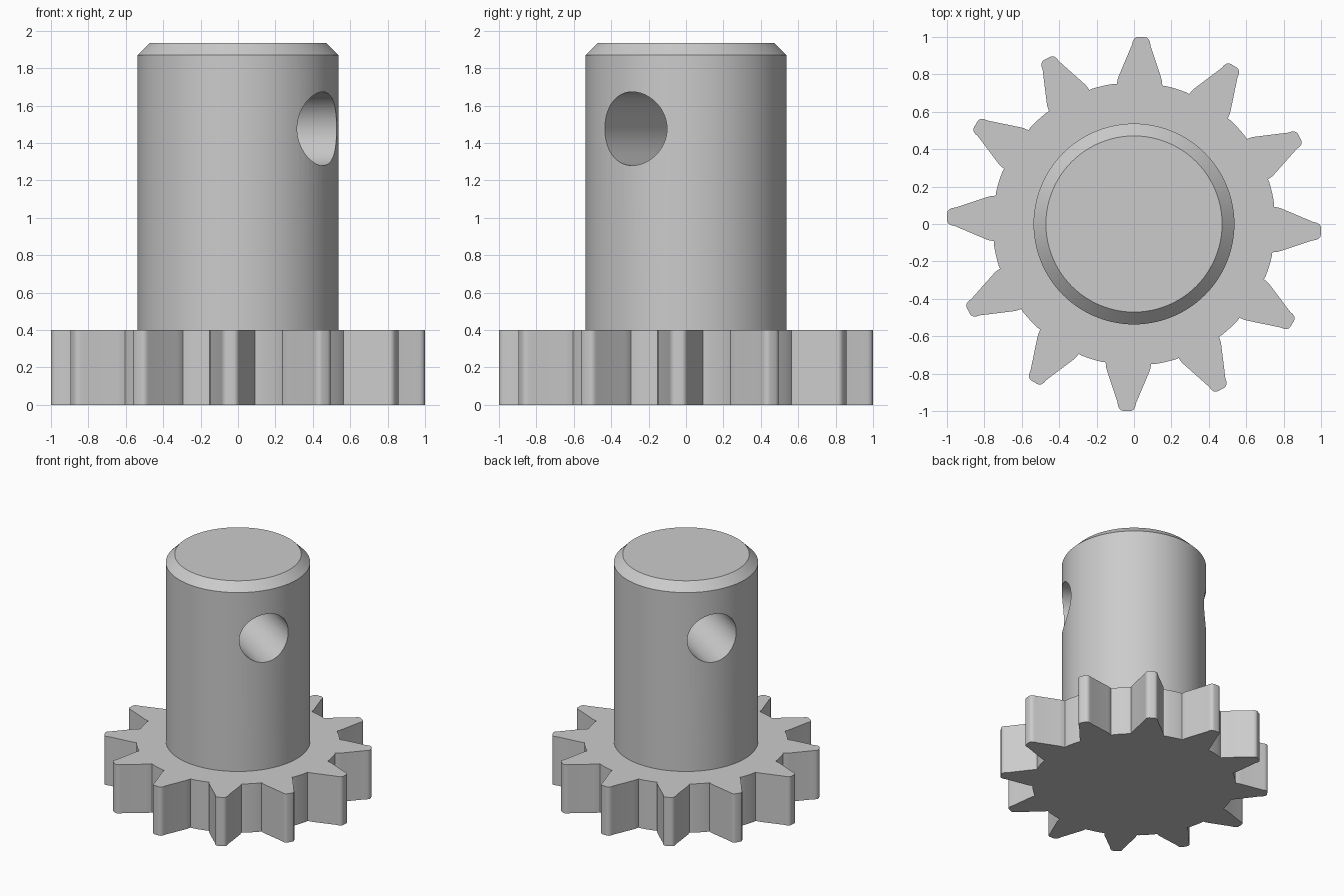
import bpy
import bmesh
from math import radians, sin, cos, pi
from mathutils import Matrix

cube = bpy.data.objects.get("Cube")
if cube:
    bpy.data.objects.remove(cube, do_unlink=True)

GREY = (0.6, 0.6, 0.6, 1)
steel = bpy.data.materials.new("plain grey")
steel.use_nodes = True
steel.diffuse_color = GREY
steel.node_tree.nodes["Principled BSDF"].inputs["Base Color"].default_value = GREY


def make_object(name, bm):
    bmesh.ops.recalc_face_normals(bm, faces=bm.faces)
    mesh = bpy.data.meshes.new(name)
    bm.to_mesh(mesh)
    bm.free()
    mesh.materials.append(steel)
    obj = bpy.data.objects.new(name, mesh)
    bpy.context.collection.objects.link(obj)
    return obj


def select_only(obj):
    bpy.ops.object.select_all(action='DESELECT')
    obj.select_set(True)
    bpy.context.view_layer.objects.active = obj


def prism(name, outline, height):
    bm = bmesh.new()
    base = bm.faces.new([bm.verts.new((x, y, 0)) for x, y in outline])
    top = bmesh.ops.extrude_face_region(bm, geom=[base], use_keep_orig=True)
    verts = [g for g in top["geom"] if isinstance(g, bmesh.types.BMVert)]
    bmesh.ops.translate(bm, verts=verts, vec=(0, 0, height))
    return make_object(name, bm)


# Toothed wheel: half tooth as (radial, half width), mirrored and repeated
TEETH = 12
ROOT = 0.757
half_tooth = [(0.745, 0.122), (0.772, 0.118), (0.788, 0.113), (0.955, 0.05),
              (0.975, 0.046), (0.99, 0.039), (0.998, 0.028), (1.0, 0.018)]
tooth = [(r, -w) for r, w in half_tooth] + [(r, w) for r, w in reversed(half_tooth)]
outline = []
for i in range(TEETH):
    a = 2 * pi * i / TEETH - radians(2.3)
    outline += [(r * cos(a) - w * sin(a), r * sin(a) + w * cos(a)) for r, w in tooth]
    # root arc to the next tooth
    for step in range(5):
        b = a + radians(10.5 + step * 2.25)
        outline.append((ROOT * cos(b), ROOT * sin(b)))
wheel = prism("toothed_wheel", outline, 0.4)

# Shaft with a chamfered top
R, BOTTOM, TOP, CHAMFER = 0.537, 0.4, 1.935, 0.066
bm = bmesh.new()
bmesh.ops.create_cone(bm, cap_ends=True, segments=96, radius1=R, radius2=R,
                      depth=TOP - BOTTOM,
                      matrix=Matrix.Translation((0, 0, (TOP + BOTTOM) / 2)))
rim = [e for e in bm.edges if all(v.co.z > TOP - 0.01 for v in e.verts)]
bmesh.ops.bevel(bm, geom=rim, offset=CHAMFER, segments=1, affect='EDGES')
shaft = make_object("shaft", bm)

# Cross hole right through the shaft
bm = bmesh.new()
direction = Matrix.Rotation(radians(-32.4), 4, 'Z') @ Matrix.Rotation(pi / 2, 4, 'Y')
bmesh.ops.create_cone(bm, cap_ends=True, segments=64, radius1=0.197, radius2=0.197,
                      depth=3, matrix=Matrix.Translation((0, 0, 1.476)) @ direction)
cutter = make_object("pin_hole_cutter", bm)
cutter.hide_render = True
hole = shaft.modifiers.new("pin_hole", 'BOOLEAN')
hole.operation = 'DIFFERENCE'
hole.solver = 'EXACT'
hole.object = cutter
select_only(shaft)
bpy.ops.object.modifier_apply(modifier=hole.name)
bpy.data.objects.remove(cutter, do_unlink=True)

for part in (wheel, shaft):
    select_only(part)
    bpy.ops.object.shade_smooth_by_angle(angle=radians(30))
